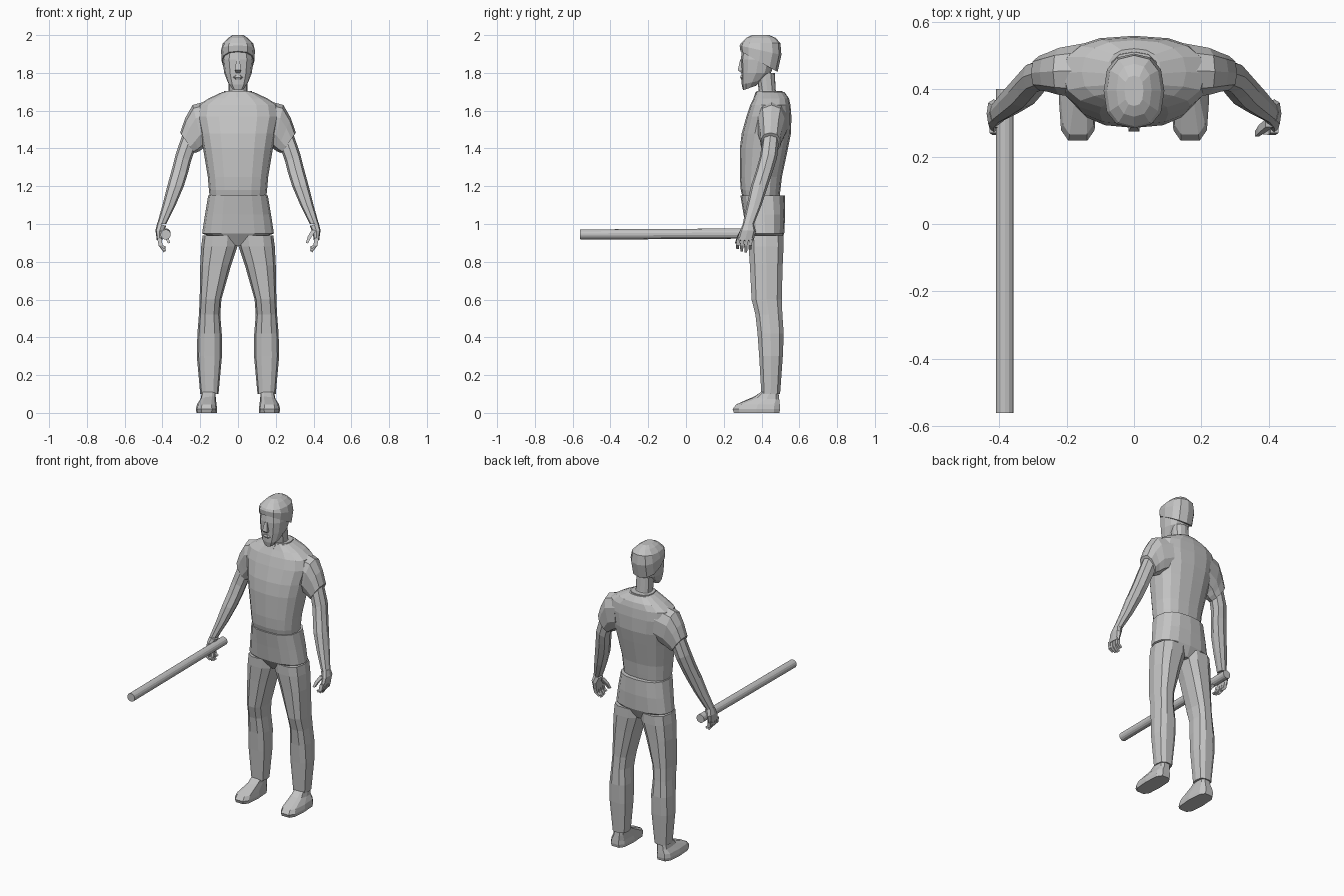
import bpy, bmesh, math

grey = bpy.data.materials.new("plain grey")
grey.diffuse_color = (0.55, 0.55, 0.55, 1)


def loft(name, rings, sides=12, power=0.8, mirror=1):
    """Skin rounded rings. Ring: x, z of one side, x, z of the other side,
    front y, back y, and optional front-to-back tilt in z."""
    bm = bmesh.new()
    loops = []
    for r in rings:
        xa, za, xb, zb, y0, y1 = r[:6]
        tilt = r[6] if len(r) > 6 else 0
        loop = []
        for i in range(sides):
            a = 2 * math.pi * (i + (0.5 if sides == 4 else 0)) / sides
            c, s = math.cos(a), math.sin(a)
            c = math.copysign(abs(c) ** power, c)
            s = math.copysign(abs(s) ** power, s)
            x = (xa + xb) / 2 + c * (xb - xa) / 2
            z = (za + zb) / 2 + c * (zb - za) / 2 - s * tilt
            y = (y0 + y1) / 2 + s * (y1 - y0) / 2
            loop.append(bm.verts.new((x * mirror, y, z)))
        loops.append(loop)
    for p, q in zip(loops, loops[1:]):
        for i in range(sides):
            j = (i + 1) % sides
            bm.faces.new((p[i], p[j], q[j], q[i]))
    bm.faces.new(loops[0])
    bm.faces.new(loops[-1])
    bmesh.ops.recalc_face_normals(bm, faces=bm.faces)
    me = bpy.data.meshes.new(name)
    bm.to_mesh(me)
    bm.free()
    me.materials.append(grey)
    ob = bpy.data.objects.new(name, me)
    bpy.context.collection.objects.link(ob)
    return ob


def stack(name, levels, **kw):
    """Symmetric part: z, half width, front y, back y, tilt."""
    return loft(name, [(-l[1], l[0], l[1], l[0], *l[2:]) for l in levels], **kw)


# Torso and clothing
stack("shirt", [(1.10, .145, .31, .49), (1.18, .154, .29, .50), (1.25, .16, .285, .508),
                (1.40, .185, .285, .54), (1.48, .20, .295, .556), (1.57, .22, .32, .558),
                (1.63, .21, .34, .553), (1.665, .155, .357, .545), (1.70, .08, .372, .52)],
      sides=16)
stack("shirt_collar", [(1.67, .085, .36, .515), (1.705, .072, .375, .51)])
stack("collar_notch", [(1.65, .003, .35, .38), (1.695, .016, .362, .40)], sides=4)
stack("trouser_hips", [(1.15, .158, .288, .523), (1.05, .175, .305, .525),
                       (.95, .19, .32, .52), (.885, .03, .36, .49)], sides=16)

# Neck and head
stack("neck", [(1.66, .055, .385, .49), (1.71, .05, .385, .475), (1.80, .05, .37, .47)])
stack("head", [(1.72, .032, .302, .37, -.012), (1.75, .054, .295, .405, -.012),
               (1.80, .073, .293, .45), (1.87, .082, .29, .475), (1.95, .07, .30, .48)])
stack("hair", [(1.86, .086, .288, .485, .055), (1.92, .09, .284, .505, .025),
               (1.957, .08, .29, .50), (1.985, .052, .318, .475), (2.0, .028, .35, .44)])
stack("nose", [(1.80, .014, .288, .32), (1.815, .022, .268, .32), (1.87, .011, .282, .32)],
      sides=4)
stack("lips", [(1.765, .016, .291, .32), (1.776, .03, .285, .32), (1.788, .016, .289, .32)],
      sides=6)

for side, m in (("right", -1), ("left", 1)):
    # Sleeve and arm
    loft(side + "_sleeve", [(.13, 1.43, .15, 1.655, .37, .54), (.185, 1.40, .24, 1.63, .38, .525),
                            (.205, 1.385, .28, 1.56, .39, .51), (.23, 1.375, .306, 1.483, .395, .50)],
         mirror=m, sides=10)
    loft(side + "_arm", [(.225, 1.40, .292, 1.48, .405, .492), (.25, 1.33, .33, 1.37, .39, .482),
                         (.265, 1.27, .35, 1.29, .37, .46), (.287, 1.20, .372, 1.21, .345, .435),
                         (.33, 1.10, .40, 1.10, .322, .40), (.38, 1.0, .428, 1.0, .30, .36)],
         mirror=m, sides=8)
    # Hand, curled fingers and thumb
    loft(side + "_palm", [(.38, .99, .428, 1.005, .30, .36), (.395, .955, .437, .967, .285, .37),
                          (.402, .91, .430, .915, .268, .358)], mirror=m, sides=8)
    for i, tip in enumerate((.872, .858, .852, .868)):
        y = .279 + i * .022
        loft(f"{side}_finger_{i + 1}",
             [(.402, .925, .430, .925, y - .011, y + .011),
              (.398, .89, .422, .885, y - .017, y + .005),
              (.380, tip + .008, .394, tip - .004, y - .014, y + .002)],
             mirror=m, sides=4, power=0.5)
    loft(side + "_thumb", [(.388, .97, .415, .965, .285, .315), (.368, .935, .39, .93, .268, .295),
                           (.358, .90, .372, .897, .258, .278)], mirror=m, sides=4, power=0.5)
    # Trouser leg
    leg = [(.94, .0, .187, .327, .52), (.88, .003, .195, .328, .52), (.78, .037, .20, .335, .515),
           (.60, .088, .203, .344, .51), (.52, .094, .207, .365, .513), (.42, .086, .215, .376, .52),
           (.30, .085, .218, .385, .515), (.10, .103, .20, .397, .50)]
    loft(side + "_trouser_leg", [(a, z, b, z, f, k) for z, a, b, f, k in leg],
         mirror=m, sides=10, power=0.75)
    # Shoe: flat sole with a sloping upper
    loft(side + "_shoe", [(.112, 0, .22, 0, .25, .498), (.110, .02, .223, .02, .243, .502),
                          (.114, .045, .217, .045, .262, .50), (.118, .085, .198, .075, .36, .495, .005),
                          (.118, .115, .19, .115, .402, .49)], mirror=m, sides=10, power=0.6)

# Long straight stick held in the right hand, pointing forward
bpy.ops.mesh.primitive_cylinder_add(vertices=14, radius=.027, depth=.96,
                                    location=(-.383, -.08, .947),
                                    rotation=(math.pi / 2 + .006, 0, 0))
stick = bpy.context.object
stick.name = "stick"
stick.data.materials.append(grey)
